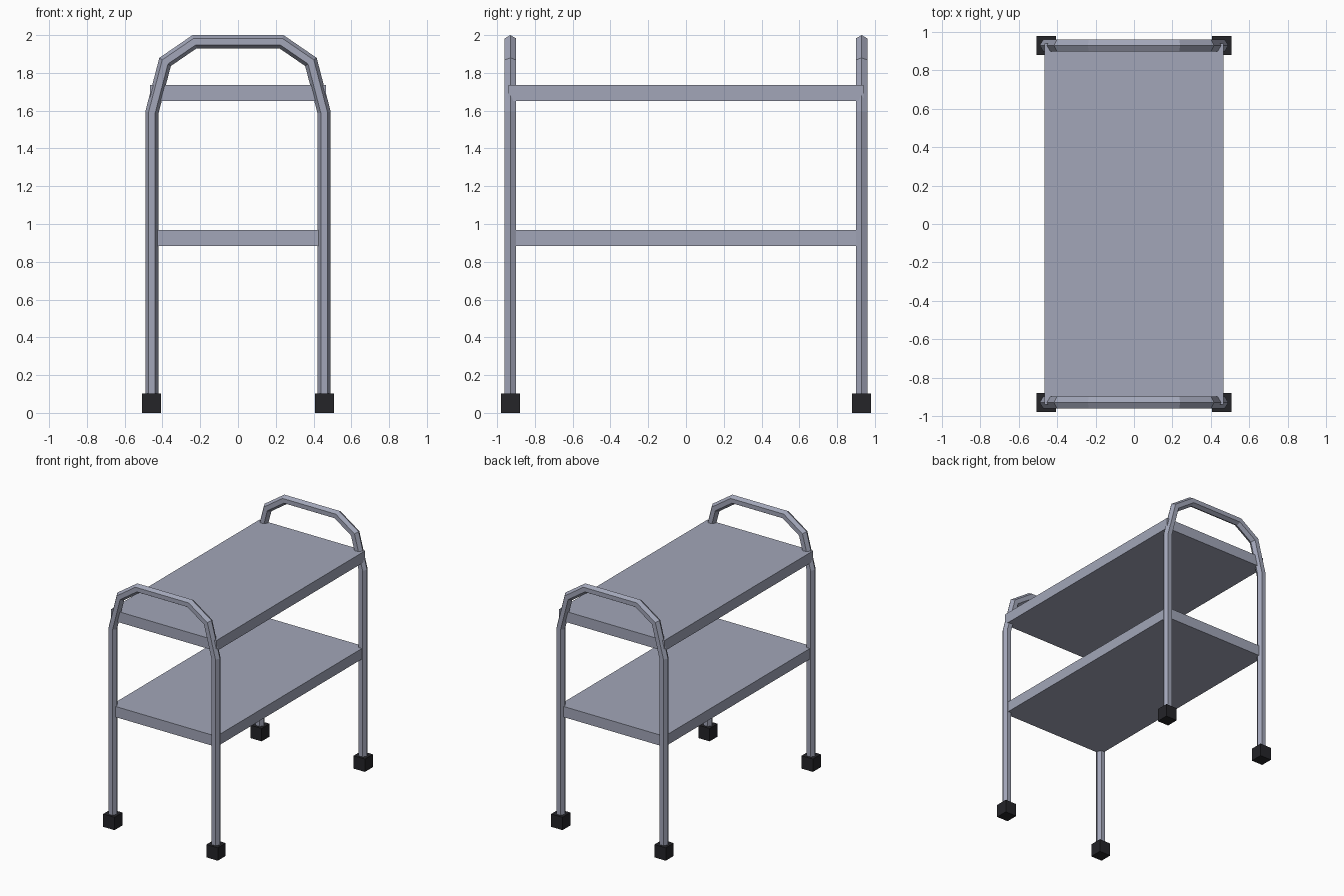
import bpy, bmesh, math
from mathutils import Vector

if "Cube" in bpy.data.objects:
    bpy.data.objects.remove(bpy.data.objects["Cube"])


def material(name, col):
    m = bpy.data.materials.new(name)
    m.diffuse_color = (*col, 1)
    m.use_nodes = True
    m.node_tree.nodes["Principled BSDF"].inputs["Base Color"].default_value = m.diffuse_color
    return m


METAL = material("blue grey metal", (0.36, 0.38, 0.48))
RUBBER = material("black rubber", (0.018, 0.018, 0.022))


def finish(bm, name, mat):
    bmesh.ops.recalc_face_normals(bm, faces=bm.faces)
    me = bpy.data.meshes.new(name)
    bm.to_mesh(me)
    bm.free()
    me.materials.append(mat)
    ob = bpy.data.objects.new(name, me)
    bpy.context.collection.objects.link(ob)
    return ob


def box(name, size, centre, mat):
    bm = bmesh.new()
    bmesh.ops.create_cube(bm, size=1)
    bmesh.ops.scale(bm, vec=size, verts=bm.verts)
    bmesh.ops.translate(bm, vec=centre, verts=bm.verts)
    return finish(bm, name, mat)


def tube(name, path, y, r, mat, sides=6):
    """Sweep a polygon along an x-z path with mitred corners."""
    pts = [Vector((x, 0, z)) for x, z in path]
    across = Vector((0, 1, 0))
    bm = bmesh.new()
    rings = []
    for i, p in enumerate(pts):
        a = (p - pts[i - 1]).normalized() if i else None
        b = (pts[i + 1] - p).normalized() if i < len(pts) - 1 else None
        a, b = a or b, b or a
        t = (a + b).normalized()
        n = across.cross(t) / t.dot(a)
        rings.append([bm.verts.new(p + Vector((0, y, 0))
                      + n * r * math.cos(k * math.tau / sides)
                      + across * r * math.sin(k * math.tau / sides))
                      for k in range(sides)])
    for q, s in zip(rings, rings[1:]):
        for k in range(sides):
            j = (k + 1) % sides
            bm.faces.new((q[k], q[j], s[j], s[k]))
    bm.faces.new(rings[0])
    bm.faces.new(rings[-1])
    return finish(bm, name, mat)


# Bent tube frames: two legs joined by an arched handle at each end
half = [(0.456, 0.08), (0.456, 1.59), (0.386, 1.858), (0.23, 1.965)]
path = [(-x, z) for x, z in half] + half[::-1]
for end, y in (("front", -0.93), ("back", 0.93)):
    tube(end + "_frame", path, y, 0.035, METAL)
    # Block feet
    for side, x in (("left", -0.457), ("right", 0.457)):
        box(f"{end}_{side}_foot", (0.1, 0.1, 0.103), (x, y, 0.0515), RUBBER)

# Shelves
for name, z in (("lower_shelf", 0.927), ("upper_shelf", 1.693)):
    box(name, (0.934, 1.88, 0.085), (0, 0, z), METAL)
